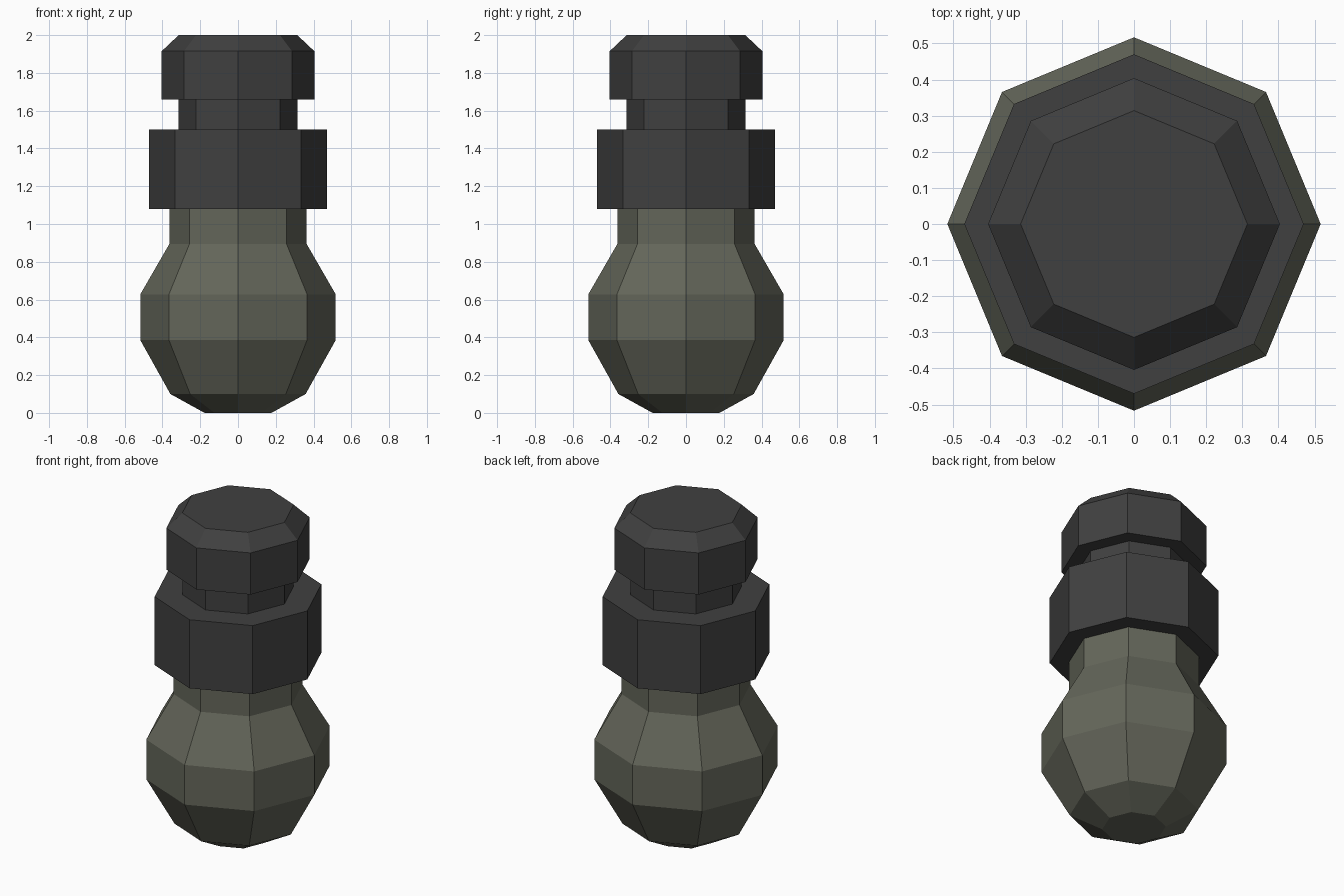
import bpy, bmesh, math

if "Cube" in bpy.data.objects:
    bpy.data.objects.remove(bpy.data.objects["Cube"])

SIDES = 8

def material(name, rgb):
    m = bpy.data.materials.new(name)
    m.diffuse_color = (*rgb, 1.0)
    m.use_nodes = True
    m.node_tree.nodes["Principled BSDF"].inputs["Base Color"].default_value = m.diffuse_color
    return m

def lathe(name, profile, mat):
    """Closed eight-sided solid from (radius, height) pairs, corners on the axes."""
    bm = bmesh.new()
    rings = []
    for r, z in profile:
        rings.append([bm.verts.new((r * math.cos(2 * math.pi * i / SIDES),
                                    r * math.sin(2 * math.pi * i / SIDES), z))
                      for i in range(SIDES)])
    for a, b in zip(rings, rings[1:]):
        for i in range(SIDES):
            j = (i + 1) % SIDES
            bm.faces.new((a[i], a[j], b[j], b[i]))
    bm.faces.new(rings[0][::-1])
    bm.faces.new(rings[-1])
    bmesh.ops.recalc_face_normals(bm, faces=bm.faces)
    mesh = bpy.data.meshes.new(name)
    bm.to_mesh(mesh)
    bm.free()
    mesh.materials.append(mat)
    ob = bpy.data.objects.new(name, mesh)
    bpy.context.collection.objects.link(ob)
    return ob

olive = material("olive grey", (0.127, 0.133, 0.102))
dark = material("dark grey", (0.051, 0.051, 0.051))

# Bulbous lower body with its neck
lathe("bulb_body", [(0.177, 0), (0.358, 0.10), (0.517, 0.385), (0.517, 0.628),
                    (0.363, 0.895), (0.363, 1.08)], olive)

# Collar, narrow neck and chamfered cap as one stepped solid
lathe("collar_and_cap", [(0.47, 1.08), (0.47, 1.50), (0.314, 1.50), (0.314, 1.66),
                         (0.404, 1.66), (0.404, 1.915), (0.314, 2.0)], dark)
